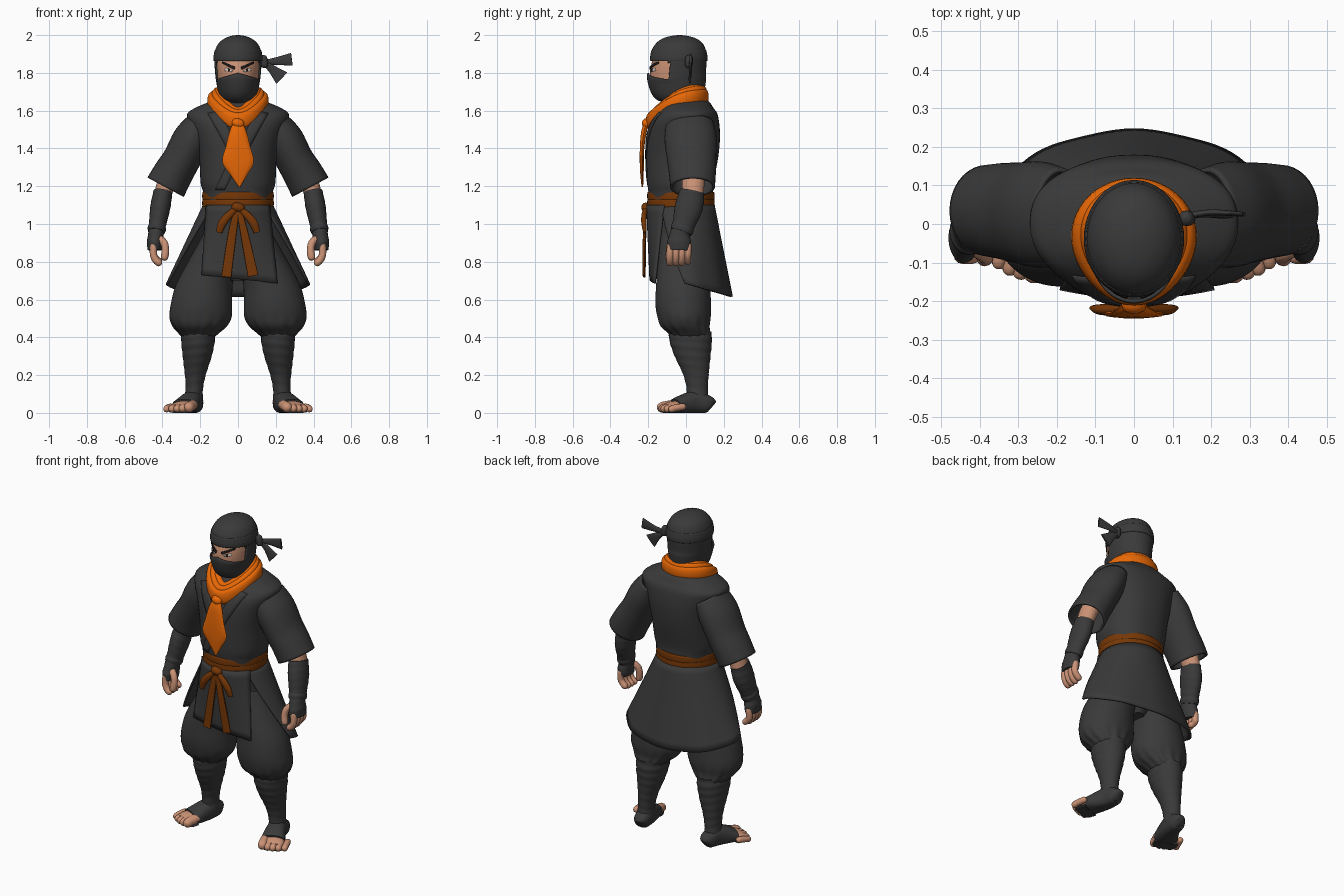
import bpy, bmesh, math
from mathutils import Vector
from mathutils.bvhtree import BVHTree


def material(name, r, g, b):
    m = bpy.data.materials.new(name)
    m.diffuse_color = (r, g, b, 1)
    return m


CLOTH = material("dark_cloth", 0.042, 0.042, 0.042)
ORANGE = material("orange_cloth", 0.88, 0.15, 0.002)
BROWN = material("brown_belt", 0.18, 0.038, 0.002)
SKIN = material("skin", 0.60, 0.29, 0.18)
BLACK = material("brow_black", 0.012, 0.01, 0.01)
WHITE = material("eye_white", 0.7, 0.66, 0.62)


def finish(name, bm, mat, thick=0, mirror=False, offset=-1):
    bmesh.ops.recalc_face_normals(bm, faces=bm.faces)
    me = bpy.data.meshes.new(name)
    bm.to_mesh(me)
    bm.free()
    me.materials.append(mat)
    me.shade_smooth()
    me.set_sharp_from_angle(angle=math.radians(50))
    ob = bpy.data.objects.new(name, me)
    bpy.context.collection.objects.link(ob)
    if thick:
        s = ob.modifiers.new("thickness", 'SOLIDIFY')
        s.thickness, s.offset = thick, offset
    if mirror:
        ob.modifiers.new("mirror", 'MIRROR')
    return ob


def dense(pts, sub):
    """Catmull-Rom through rows of x, y, z, radius a, radius b."""
    out = []
    for i in range(len(pts) - 1):
        p = [pts[max(i - 1, 0)], pts[i], pts[i + 1], pts[min(i + 2, len(pts) - 1)]]
        for k in range(sub):
            t = k / sub
            out.append([0.5 * (2 * b + (c - a) * t + (2 * a - 5 * b + 4 * c - d) * t * t
                               + (3 * b - a - 3 * c + d) * t ** 3) for a, b, c, d in zip(*p)])
    return out + [list(pts[-1])]


def loft(name, pts, mat, ref=None, n=24, sub=4, caps=True, power=2.0, mod=None,
         thick=0, mirror=False, closed=False):
    """Elliptical sections along a path; ref None keeps sections horizontal."""
    rows = pts if closed else dense(pts, sub)
    bm, rings, m = bmesh.new(), [], len(rows)
    for i, (x, y, z, a, b) in enumerate(rows):
        A, B = Vector((1, 0, 0)), Vector((0, 1, 0))
        if ref:
            p, q = (rows[i - 1], rows[(i + 1) % m]) if closed else (rows[max(i - 1, 0)], rows[min(i + 1, m - 1)])
            T = (Vector(q[:3]) - Vector(p[:3])).normalized()
            A = Vector(ref).cross(T).normalized()
            B = T.cross(A)
        ring = []
        for k in range(n):
            ang = 2 * math.pi * k / n
            c, s = math.cos(ang), math.sin(ang)
            f = mod(z, ang) if mod else 1
            u = math.copysign(abs(c) ** (2 / power), c) * max(a, .001) * f
            v = math.copysign(abs(s) ** (2 / power), s) * max(b, .001) * f
            co = Vector((x, y, z)) + A * u + B * v
            co.z = max(co.z, 0)
            ring.append(bm.verts.new(co))
        rings.append(ring)
    for i in range(m if closed else m - 1):
        r, q = rings[i], rings[(i + 1) % m]
        for k in range(n):
            j = (k + 1) % n
            bm.faces.new((r[k], r[j], q[j], q[k]))
    if caps and not closed:
        bm.faces.new(rings[0])
        bm.faces.new(rings[-1])
    return finish(name, bm, mat, thick, mirror)


def pill(name, points, r, mat, mirror=True, ref=(0, 1, 0)):
    """Round-ended tube."""
    P = [Vector(p) for p in points]
    d0, d1 = (P[0] - P[1]).normalized(), (P[-1] - P[-2]).normalized()
    rows = [(P[0] + d0 * r, 0), (P[0] + d0 * r * .7, r * .7)] + [(p, r) for p in P] \
        + [(P[-1] + d1 * r * .7, r * .7), (P[-1] + d1 * r, 0)]
    return loft(name, [(*p, q, q) for p, q in rows], mat, ref, 12, 3, mirror=mirror)


def surf(name, f, nu, nv, mat, thick, mirror=False):
    bm = bmesh.new()
    g = [[bm.verts.new(f(i / nu, j / nv)) for j in range(nv + 1)] for i in range(nu + 1)]
    for i in range(nu):
        for j in range(nv):
            bm.faces.new((g[i][j], g[i + 1][j], g[i + 1][j + 1], g[i][j + 1]))
    return finish(name, bm, mat, thick, mirror, 0)


def plate(name, target, corners, mat, lift, thick, mirror=False, nu=8, nv=3):
    """Four-cornered x, z patch laid on the front of a target."""
    me = target.data
    tree = BVHTree.FromPolygons([v.co for v in me.vertices], [p.vertices for p in me.polygons])
    a, b, c, d = [Vector(p) for p in corners]

    def f(u, v):
        p = a.lerp(b, u).lerp(d.lerp(c, u), v)
        hit = tree.ray_cast(Vector((p.x, -1, p.y)), Vector((0, 1, 0)))[0]
        return (p.x, (hit.y if hit else 0) - lift, p.y)
    return surf(name, f, nu, nv, mat, thick, mirror)


Y, Z = (0, 1, 0), (0, 0, 1)

# hood with an eye slit, face inside it
hood = loft("hood", [(0, .0, 1.58, .075, .065), (0, -.02, 1.635, .078, .09), (0, -.036, 1.66, .09, .122),
                     (0, -.045, 1.70, .105, .142), (0, -.05, 1.77, .118, .157), (0, -.047, 1.80, .121, .152),
                     (0, -.038, 1.87, .126, .148), (0, -.038, 1.92, .121, .143), (0, -.035, 1.96, .1, .12),
                     (0, -.035, 1.985, .066, .082), (0, -.035, 1.997, .03, .035), (0, -.035, 2.0, .002, .002)],
            CLOTH, n=64, thick=.008)
bm = bmesh.new()
bm.from_mesh(hood.data)
bmesh.ops.delete(bm, context='FACES', geom=[
    f for f in bm.faces if 1.795 < f.calc_center_median().z < 1.868 and f.calc_center_median().y < -.09])
for v in bm.verts:
    if v.co.y < -.08:
        v.co.z += max(0, 1 - abs(v.co.z - 1.79) / .045) * (.01 - .3 * abs(v.co.x))
bm.to_mesh(hood.data)
bm.free()
face = loft("face", [(0, -.045, 1.73, .104, .14), (0, -.045, 1.80, .112, .146), (0, -.038, 1.87, .116, .139),
                     (0, -.035, 1.93, .1, .12)], SKIN, n=48)
plate("brow", face, [(.016, 1.832), (.08, 1.859), (.084, 1.85), (.02, 1.817)], BLACK, .005, .006, True)
plate("eye", face, [(.026, 1.813), (.066, 1.826), (.07, 1.812), (.034, 1.805)], WHITE, .002, .004, True)
plate("iris", face, [(.042, 1.82), (.053, 1.823), (.053, 1.808), (.042, 1.806)], BLACK, .004, .004, True)

# headband with side knot and tails
loft("headband", [(0, -.038, 1.862, .129, .151), (0, -.038, 1.885, .130, .152), (0, -.038, 1.918, .124, .146)],
     CLOTH, n=48, caps=False, thick=.01)
pill("headband_knot", [(.135, .015, 1.875), (.14, .015, 1.845)], .02, CLOTH, False)
loft("headband_tail_upper", [(.135, .02, 1.855, .012, .008), (.2, .03, 1.862, .02, .008), (.285, .025, 1.872, .034, .006)],
     CLOTH, Y)
loft("headband_tail_lower", [(.135, .02, 1.855, .012, .008), (.18, .025, 1.82, .022, .008), (.232, .02, 1.772, .042, .006)],
     CLOTH, Y)

# scarf: folded rolls meeting in a V, knot and hanging tip
for name, rx, y0, y1, up, a, b in (("scarf_outer", .142, -.19, .098, 0, .022, .042),
                                   ("scarf_middle", .12, -.168, .088, .026, .022, .034),
                                   ("scarf_inner", .1, -.14, .075, .034, .025, .038)):
    path = []
    for k in range(64):
        t = 2 * math.pi * k / 64
        c = (1 + math.cos(t)) / 2
        path.append((rx * math.sin(t) * (1.04 - .22 * c * c), y1 + (y0 - y1) * c, 1.672 - .125 * c * c + up, a, b))
    loft(name, path, ORANGE, Z, n=16, closed=True, power=2.4)
pill("scarf_knot", [(-.008, -.207, 1.535), (.008, -.207, 1.53)], .026, ORANGE, False, Z)
loft("scarf_tip", [(0, -.208, 1.54, .022, .012), (0, -.222, 1.49, .043, .015), (0, -.232, 1.41, .062, .012),
                   (0, -.234, 1.33, .08, .011), (.004, -.233, 1.265, .046, .009), (.008, -.231, 1.195, .003, .004)],
     ORANGE, mod=lambda z, t: 1 + .04 * math.cos(10 * t))

# jacket body, lapels and sleeves
body = loft("jacket", [(0, -.025, 1.04, .178, .165), (0, -.028, 1.16, .183, .17), (0, -.03, 1.22, .198, .175),
                       (0, -.02, 1.35, .205, .19), (0, -.013, 1.46, .228, .193), (0, -.005, 1.54, .26, .18),
                       (0, .005, 1.585, .268, .16), (0, .005, 1.615, .225, .14), (0, .005, 1.645, .155, .12),
                       (0, 0, 1.66, .1, .1)], CLOTH, n=48, power=2.3)
plate("lapel", body, [(.10, 1.60), (-.03, 1.36), (.02, 1.33), (.16, 1.585)], CLOTH, .003, .006, True, 14)
plate("front_overlap", body, [(-.01, 1.42), (-.12, 1.18), (-.07, 1.18), (.04, 1.4)], CLOTH, .003, .006, False, 12)
loft("sleeve", [(.19, .02, 1.535, .08, .125), (.243, .024, 1.45, .101, .138), (.3, .03, 1.34, .1, .13),
                (.345, .034, 1.265, .105, .124), (.383, .035, 1.195, .109, .118)],
     CLOTH, Y, n=36, caps=False, thick=.012, mirror=True)

# belt: two wraps, bow loops and ends
for z in (1.148, 1.11):
    loft("belt_wrap", [(0, -.027, z - .022, .186, .174), (0, -.027, z - .014, .189, .178),
                       (0, -.027, z + .014, .189, .178), (0, -.027, z + .022, .186, .174)], BROWN, n=48)
pill("belt_knot", [(-.012, -.212, 1.09), (.012, -.212, 1.085)], .024, BROWN, False, Z)
loft("bow_loop", [(.005, -.213, 1.085, .014, .012), (.05, -.222, 1.045, .02, .014), (.085, -.222, 1.0, .022, .014),
                  (.1, -.218, .955, .016, .008)], BROWN, Y, mirror=True)
loft("belt_end_left", [(-.005, -.215, 1.08, .014, .008), (-.03, -.217, .95, .022, .007), (-.062, -.22, .72, .026, .006)],
     BROWN, Y, power=4)
loft("belt_end_right", [(.005, -.215, 1.08, .014, .008), (.04, -.222, .92, .022, .007), (.08, -.223, .725, .028, .006)],
     BROWN, Y, power=4)


# jacket skirts
def back_skirt(u, v):
    start = -40 + 38 * v
    t = math.radians(start + (180 - 2 * start) * u)
    c, s = math.cos(t), math.sin(t)
    w = 1 + .01 * v * math.sin(9 * t)
    top = Vector((.18 * c, -.022 + .168 * s, 1.1))
    low = Vector((.375 * c * w, .24 * s * w, .685 - .07 * max(0, s)))
    return top.lerp(low, v)


def front_skirt(u, v):
    u = 2 * u - 1
    top = Vector((.165 * u, -.027 - .178 * math.sqrt(1 - (.87 * u) ** 2), 1.1))
    return top.lerp(Vector((.2 * u + .008, -.188 + .022 * u * u, .708 - .022 * u)), v)


surf("back_skirt", back_skirt, 48, 12, CLOTH, .012)
surf("front_skirt", front_skirt, 20, 10, CLOTH, .012)

# baggy trousers gathered below the knee
loft("hips", [(0, -.02, 1.06, .17, .15), (0, -.02, .9, .18, .145), (0, -.015, .78, .13, .12), (0, -.015, .7, .05, .08)], CLOTH)
loft("trouser_leg", [(.09, -.015, .95, .09, .12), (.135, -.015, .8, .13, .135), (.178, -.015, .68, .15, .143),
                     (.193, -.015, .58, .162, .147), (.198, -.01, .51, .164, .142), (.203, -.005, .46, .142, .13),
                     (.208, .015, .425, .108, .112), (.21, .022, .405, .088, .1)], CLOTH, n=72, mirror=True,
     mod=lambda z, t: 1 + .03 * max(0, min(1, (.53 - z) / .09)) * math.cos(14 * t))

# wrapped shins
loft("shin_wrap", [(.21, .022, .43, .088, .112), (.212, .025, .38, .089, .112), (.216, .035, .3, .077, .095),
                   (.226, .053, .2, .055, .067), (.232, .06, .12, .046, .056), (.235, .06, .06, .052, .06)],
     CLOTH, n=32, sub=10, mirror=True, mod=lambda z, t: 1 + .012 * math.sin(z * 130 + t))

# feet: dark sock and sole, bare forefoot and toes
loft("foot", [(.226, .138, .035, .02, .03), (.229, .12, .045, .044, .045), (.24, .05, .056, .054, .06),
              (.264, -.015, .046, .064, .05), (.284, -.058, .036, .072, .037)],
     CLOTH, Z, n=28, power=2.4, mirror=True)
loft("sole", [(.284, -.05, .008, .07, .009), (.3, -.09, .008, .072, .009), (.308, -.112, .008, .06, .009)],
     CLOTH, Z, n=20, power=2.4, mirror=True)
loft("forefoot", [(.274, -.035, .034, .062, .032), (.29, -.075, .032, .07, .028), (.302, -.105, .026, .066, .02)],
     SKIN, Z, n=24, power=2.4, mirror=True)
for i, r in enumerate((.027, .021, .02, .019, .018)):
    x, y = .252 + .028 * i + (.006 if i else 0), -.108 + .0032 * i * i
    pill("toe", [(x - .012, y + .04, r + .014), (x + .002, y, r + .008), (x + .008, y - .02, r + .002)], r, SKIN, ref=Z)

# arms, wrist wraps and hands
loft("elbow", [(.33, .045, 1.32, .05, .06), (.37, .04, 1.24, .05, .06), (.397, .035, 1.16, .046, .058)], SKIN, Y, mirror=True)
loft("arm_wrap", [(.397, .033, 1.172, .05, .065), (.411, .015, 1.09, .053, .074), (.426, -.012, 1.0, .046, .06),
                  (.434, -.03, .95, .041, .053), (.441, -.036, .9, .041, .064), (.442, -.038, .862, .036, .06)],
     CLOTH, Y, sub=8, mirror=True, mod=lambda z, t: 1 + .012 * math.sin(z * 150 + t))
loft("wrist_cuff", [(.427, -.015, .992, .045, .058), (.43, -.02, .975, .049, .062), (.433, -.026, .958, .045, .058)],
     CLOTH, Y, mirror=True)
for i in range(4):
    y = -.082 + .031 * i
    pill("finger", [(.446, y, .885), (.448, y - .002, .84), (.436, y - .003, .81 + .008 * (i == 3)),
                    (.42, y - .003, .795 + .008 * (i == 3))], .019, SKIN)
pill("thumb", [(.42, -.06, .925), (.392, -.078, .9), (.384, -.086, .86), (.389, -.09, .825)], .02, SKIN)
